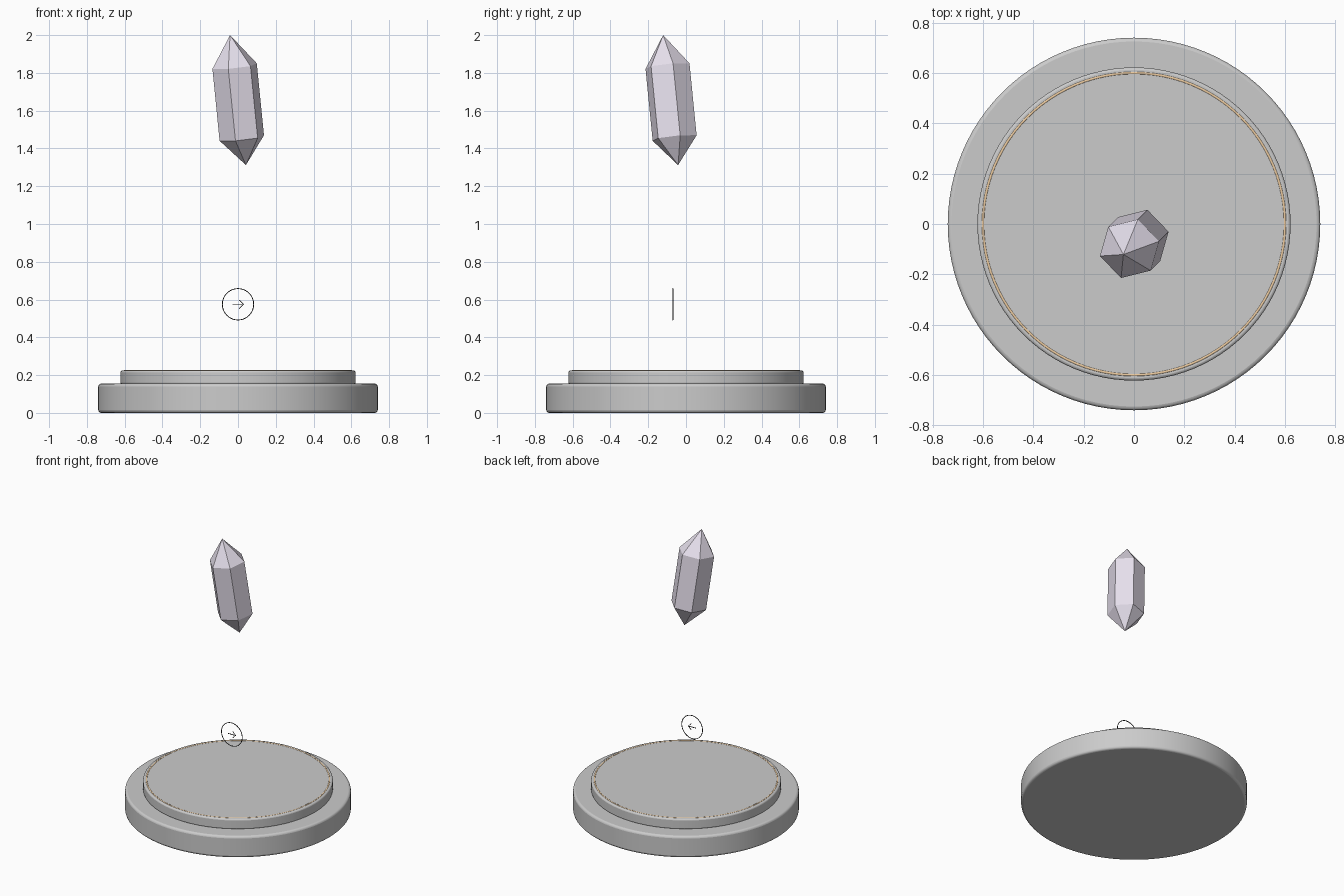
import bpy, bmesh
from math import cos, sin, pi, radians
from mathutils import Vector

if "Cube" in bpy.data.objects:
    bpy.data.objects.remove(bpy.data.objects["Cube"])


def paint(obj, name, rgb):
    mat = bpy.data.materials.new(name)
    mat.diffuse_color = (*rgb, 1)
    mat.use_nodes = True
    mat.node_tree.nodes["Principled BSDF"].inputs["Base Color"].default_value = mat.diffuse_color
    obj.data.materials.append(mat)


def add_bevel(obj, width, segments):
    mod = obj.modifiers.new("bevel", 'BEVEL')
    mod.width = width
    mod.segments = segments
    mod.limit_method = 'ANGLE'
    mod.angle_limit = radians(30)


def disc(name, radius, z0, z1, bevel):
    bpy.ops.mesh.primitive_cylinder_add(vertices=96, radius=radius, depth=z1 - z0,
                                        location=(0, 0, (z0 + z1) / 2))
    obj = bpy.context.object
    obj.name = name
    add_bevel(obj, bevel, 3)
    bpy.ops.object.shade_smooth_by_angle(angle=radians(35))
    return obj


# Stepped round pedestal
disc("pedestal_base", 0.74, 0.0, 0.155, 0.015)
disc("pedestal_step", 0.622, 0.15, 0.225, 0.01)

# Thin inlaid ring, almost flush with the top
bpy.ops.mesh.primitive_torus_add(major_segments=96, minor_segments=8, major_radius=0.6,
                                 minor_radius=0.006, location=(0, 0, 0.221))
inlay = bpy.context.object
inlay.name = "inlay_ring"
bpy.ops.object.shade_smooth()
paint(inlay, "warm_gold", (0.85, 0.6, 0.35))

# Leaning six-sided crystal with pointed ends
bm = bmesh.new()


def hexagon(centre, radius=0.121):
    ring = []
    for i in range(6):
        a = radians(14 + 60 * i)
        dx, dy = radius * cos(a), radius * sin(a)
        ring.append(bm.verts.new(Vector(centre) + Vector((dx, dy, 0.1 * (dx + dy)))))
    return ring


bottom_tip = bm.verts.new((0.042, -0.042, 1.312))
top_tip = bm.verts.new((-0.042, -0.121, 2.0))
lower = hexagon((0.02, -0.06, 1.455))
upper = hexagon((-0.018, -0.098, 1.836))
for i in range(6):
    j = (i + 1) % 6
    bm.faces.new((lower[i], lower[j], upper[j], upper[i]))
    bm.faces.new((upper[i], upper[j], top_tip))
    bm.faces.new((lower[j], lower[i], bottom_tip))
bmesh.ops.recalc_face_normals(bm, faces=bm.faces)
mesh = bpy.data.meshes.new("crystal")
bm.to_mesh(mesh)
bm.free()
crystal = bpy.data.objects.new("crystal", mesh)
bpy.context.collection.objects.link(crystal)
paint(crystal, "pale_lavender", (0.8, 0.75, 0.85))

# Fine wire marker: a hoop with an arrow inside, facing the front
curve = bpy.data.curves.new("arrow_marker", 'CURVE')
curve.dimensions = '3D'
curve.bevel_depth = 0.0025
curve.bevel_resolution = 1
curve.use_fill_caps = True


def wire(points, closed=False):
    spline = curve.splines.new('POLY')
    spline.points.add(len(points) - 1)
    for p, (x, z) in zip(spline.points, points):
        p.co = (x, 0, z, 1)
    spline.use_cyclic_u = closed


wire([(0.083 * cos(2 * pi * i / 48), 0.083 * sin(2 * pi * i / 48)) for i in range(48)], True)
wire([(-0.03, 0), (0.03, 0)])
wire([(0.007, 0.023), (0.03, 0), (0.007, -0.023)])
marker = bpy.data.objects.new("arrow_marker", curve)
marker.location = (0, -0.07, 0.575)
bpy.context.collection.objects.link(marker)
paint(marker, "dark_wire", (0.03, 0.03, 0.03))
